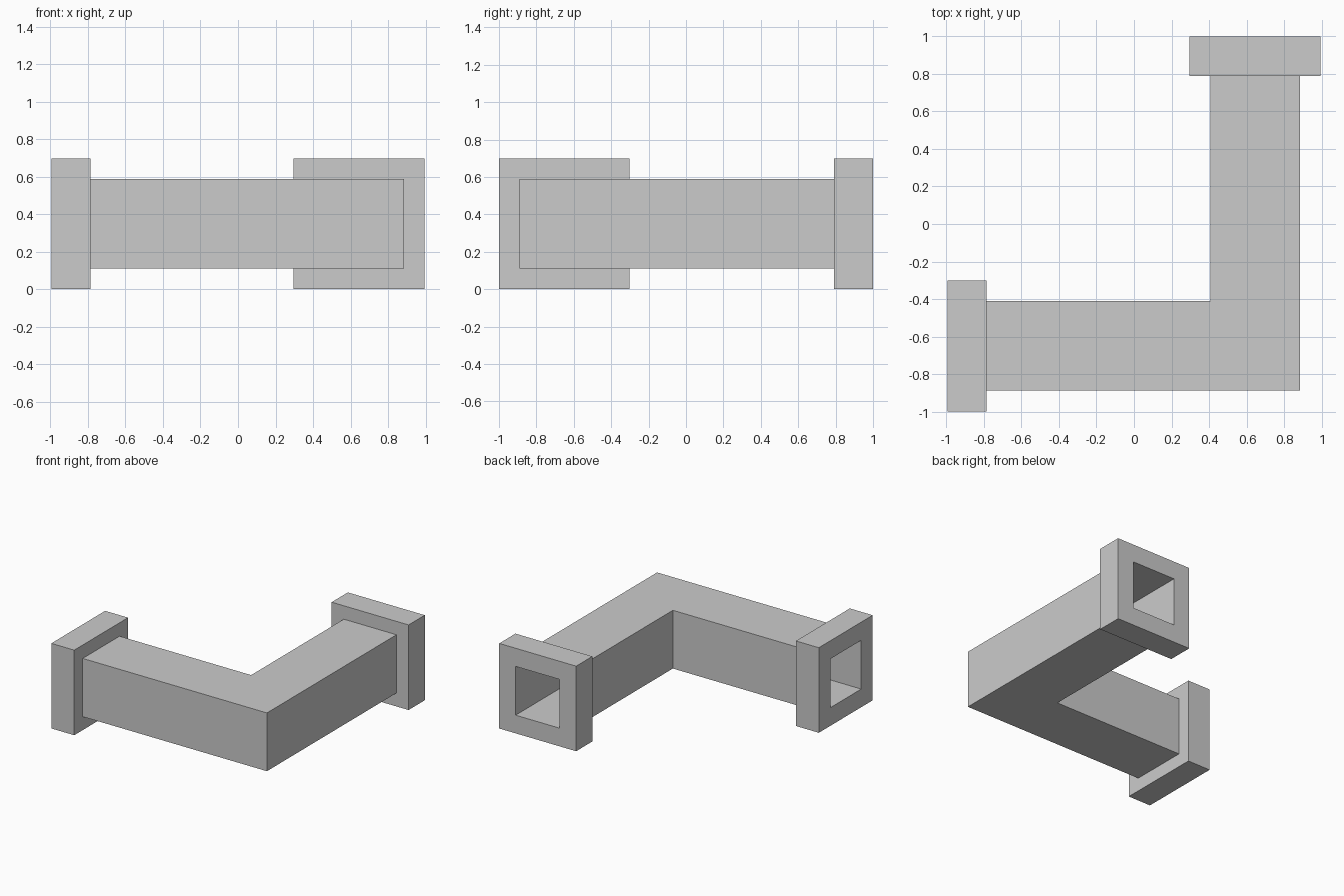
import bpy
import bmesh

if "Cube" in bpy.data.objects:
    bpy.data.objects.remove(bpy.data.objects["Cube"])

# Pipe centre lines and square half-sizes
CX, CY, CZ = 0.646, -0.65, 0.35
FLANGE, PIPE, BORE = 0.349, 0.239, 0.20
X_END, X_BACK = -0.995, -0.787
Y_END, Y_BACK = 1.0, 0.79

CORNERS = [(1, -1), (1, 1), (-1, 1), (-1, -1)]  # (side: +1 = outside of bend, height)


def ring(bm, half, x=None, y=None):
    """Square loop across the x leg, the y leg, or the mitre when neither is given."""
    return [bm.verts.new((CX + s * half if x is None else x,
                          CY - s * half if y is None else y,
                          CZ + h * half)) for s, h in CORNERS]


bm = bmesh.new()
rings = [
    # outer skin: left flange, pipe, bend, pipe, back flange
    ring(bm, FLANGE, x=X_END), ring(bm, FLANGE, x=X_BACK), ring(bm, PIPE, x=X_BACK),
    ring(bm, PIPE),
    ring(bm, PIPE, y=Y_BACK), ring(bm, FLANGE, y=Y_BACK), ring(bm, FLANGE, y=Y_END),
    # bore back through to the left opening
    ring(bm, BORE, y=Y_END), ring(bm, BORE, y=Y_BACK),
    ring(bm, BORE),
    ring(bm, BORE, x=X_BACK), ring(bm, BORE, x=X_END),
]

# Skin consecutive rings, closing last to first
for a, b in zip(rings, rings[1:] + rings[:1]):
    for i in range(4):
        j = (i + 1) % 4
        bm.faces.new((a[i], a[j], b[j], b[i]))
bmesh.ops.recalc_face_normals(bm, faces=bm.faces)

mesh = bpy.data.meshes.new("flanged_elbow_duct")
bm.to_mesh(mesh)
bm.free()
duct = bpy.data.objects.new("flanged_elbow_duct", mesh)
bpy.context.collection.objects.link(duct)
